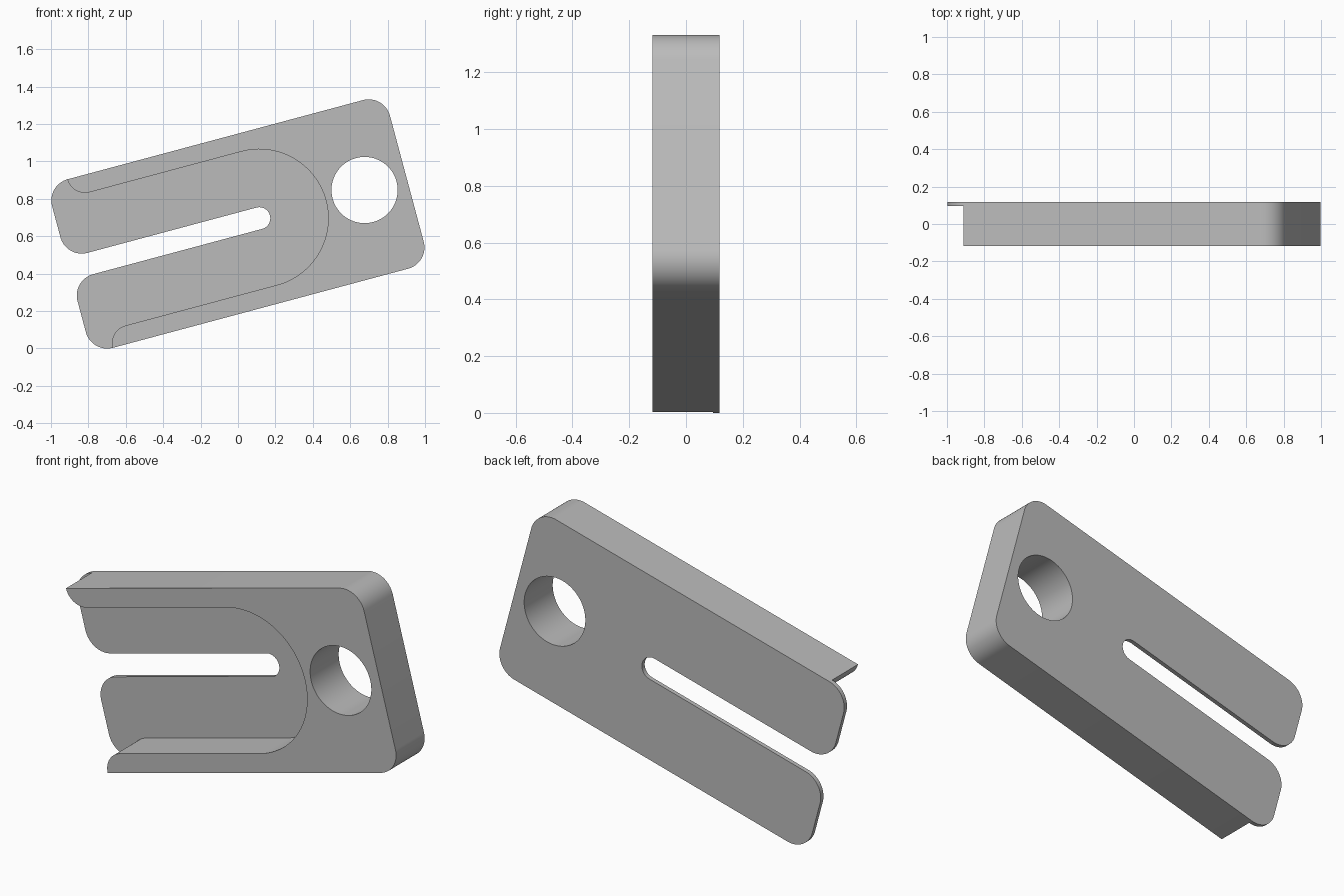
import bpy, bmesh, math
from mathutils import Vector, Matrix

cube = bpy.data.objects.get("Cube")
if cube:
    bpy.data.objects.remove(cube, do_unlink=True)

TILT = math.radians(15)
BACK, FRONT, FLOOR = 0.118, -0.118, 0.095     # y of back, front and pocket floor
LEFT, RIGHT, LOW, HIGH = -0.764, 1.106, 0.181, 1.114
MID = (LOW + HIGH) / 2
CORNER, SLOT, POCKET, RAIL_END = 0.118, 0.059, 0.369, 0.098
ARC_CENTRE = 0.289                            # shared by slot end and pocket end

grey = bpy.data.materials.new("Plain grey")
grey.use_nodes = True
grey.diffuse_color = (0.5, 0.5, 0.5, 1)
grey.node_tree.nodes["Principled BSDF"].inputs["Base Color"].default_value = (0.5, 0.5, 0.5, 1)


def rounded(corners, steps=20):
    """Turn (u, v, radius) right-angled corners into a filleted outline."""
    outline = []
    for i, (u, v, r) in enumerate(corners):
        p = Vector((u, v))
        if r == 0:
            outline.append(p)
            continue
        a = (Vector(corners[i - 1][:2]) - p).normalized() * r
        b = (Vector(corners[(i + 1) % len(corners)][:2]) - p).normalized() * r
        for k in range(steps + 1):
            t = math.pi / 2 * k / steps
            q = p + a + b - b * math.cos(t) - a * math.sin(t)
            if not outline or (q - outline[-1]).length > 1e-5:
                outline.append(q)
    return outline


def extrude(name, outline, y0, y1):
    """Prism of an outline between two depths, tilted into place."""
    bm = bmesh.new()
    face = bm.faces.new([bm.verts.new((p.x, y0, p.y)) for p in outline])
    grown = bmesh.ops.extrude_face_region(bm, geom=[face])["geom"]
    moved = [g for g in grown if isinstance(g, bmesh.types.BMVert)]
    bmesh.ops.translate(bm, verts=moved, vec=(0, y1 - y0, 0))
    bmesh.ops.recalc_face_normals(bm, faces=bm.faces)
    bm.transform(Matrix.Translation((0.002, 0, -0.004)) @ Matrix.Rotation(-TILT, 4, "Y"))
    mesh = bpy.data.meshes.new(name)
    bm.to_mesh(mesh)
    bm.free()
    mesh.materials.append(grey)
    obj = bpy.data.objects.new(name, mesh)
    bpy.context.collection.objects.link(obj)
    return obj


# Slotted block with rounded corners
tip = ARC_CENTRE + SLOT
block = extrude("slotted_plate", rounded([
    (LEFT, LOW, CORNER), (RIGHT, LOW, CORNER), (RIGHT, HIGH, CORNER), (LEFT, HIGH, CORNER),
    (LEFT, MID + SLOT, CORNER), (tip, MID + SLOT, SLOT),
    (tip, MID - SLOT, SLOT), (LEFT, MID - SLOT, CORNER)]), FRONT, BACK)

# Pocket that leaves a thin floor and a raised rail with curved ends
end, rail, out = ARC_CENTRE + POCKET, -0.648, 0.1
pocket = extrude("pocket_cutter", rounded([
    (LEFT - out, LOW - out, 0), (rail, LOW - out, 0), (rail, MID - POCKET, RAIL_END),
    (end, MID - POCKET, POCKET), (end, MID + POCKET, POCKET),
    (rail, MID + POCKET, RAIL_END), (rail, HIGH + out, 0), (LEFT - out, HIGH + out, 0)],
    steps=32), FRONT - out, FLOOR)

# Round through hole
hole_u, hole_r = 0.872, 0.177
hole = extrude("hole_cutter", rounded([
    (hole_u + i * hole_r, MID + j * hole_r, hole_r)
    for i, j in ((-1, -1), (1, -1), (1, 1), (-1, 1))])[:-1], FRONT - out, BACK + out)

bpy.ops.object.select_all(action="DESELECT")
block.select_set(True)
bpy.context.view_layer.objects.active = block
for cutter in (pocket, hole):
    cutter.hide_render = True
    mod = block.modifiers.new(cutter.name, "BOOLEAN")
    mod.operation, mod.solver, mod.object = "DIFFERENCE", "EXACT", cutter
    bpy.ops.object.modifier_apply(modifier=mod.name)
    bpy.data.objects.remove(cutter, do_unlink=True)

bpy.ops.object.shade_smooth_by_angle(angle=math.radians(30))
